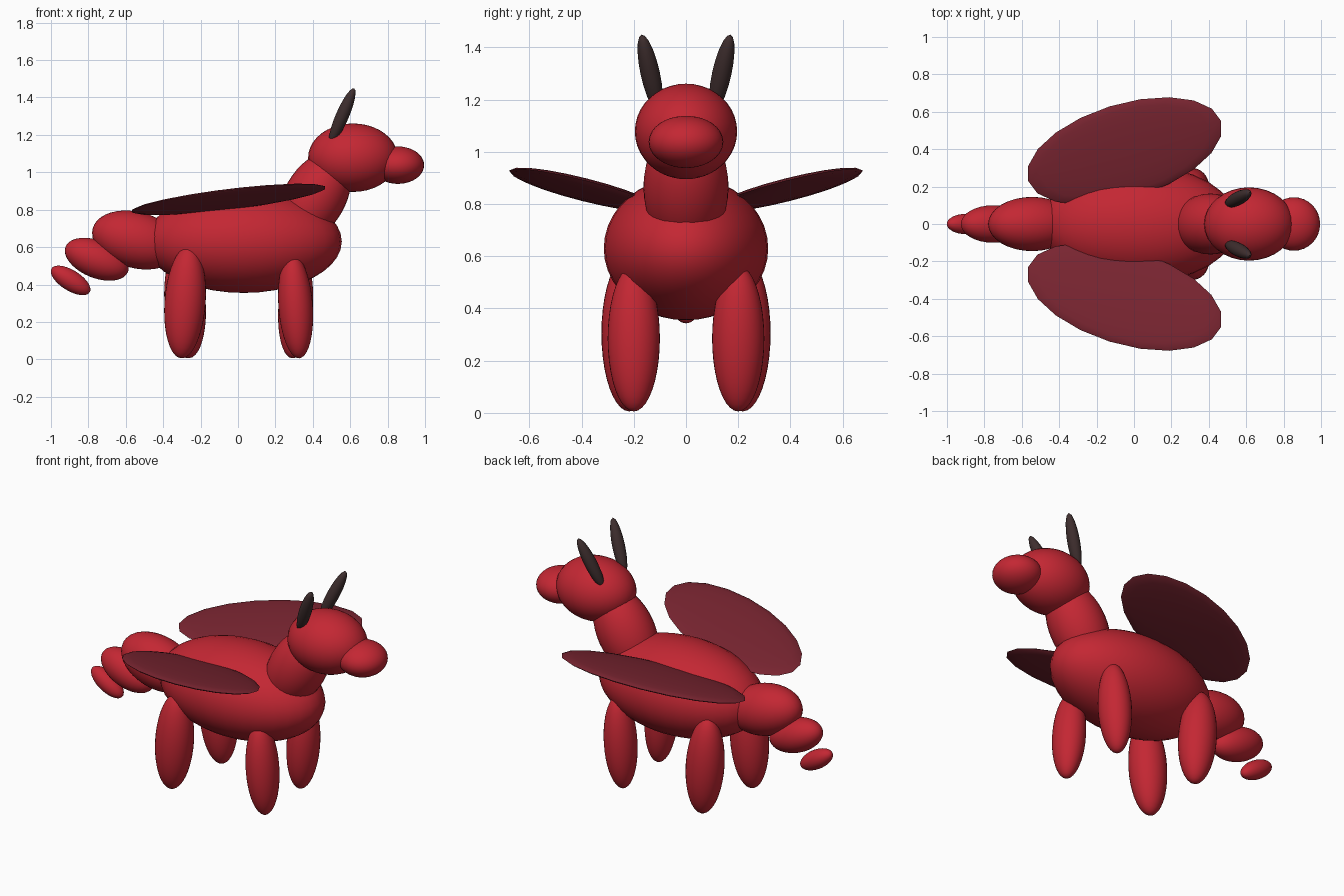
import bpy
from math import radians
from mathutils import Matrix, Vector

cube = bpy.data.objects.get("Cube")
if cube:
    bpy.data.objects.remove(cube, do_unlink=True)


def make_material(name, rgb):
    mat = bpy.data.materials.new(name)
    mat.use_nodes = True
    mat.diffuse_color = (*rgb, 1)
    mat.node_tree.nodes["Principled BSDF"].inputs["Base Color"].default_value = (*rgb, 1)
    return mat


RED = make_material("red skin", (0.55, 0.02, 0.033))
WING = make_material("dark red wing", (0.19, 0.018, 0.03))
HORN = make_material("dark brown horn", (0.05, 0.028, 0.028))


def ellipsoid(name, center, semis, mat, rotation=None, segments=32, rings=20):
    """Smooth ball scaled to the given half sizes, then rotated and placed."""
    bpy.ops.mesh.primitive_uv_sphere_add(segments=segments, ring_count=rings, radius=1)
    obj = bpy.context.object
    obj.name = name
    rotation = rotation or Matrix.Identity(3)
    obj.data.transform(rotation.to_4x4() @ Matrix.Diagonal((*semis, 1)))
    obj.location = center
    obj.data.materials.append(mat)
    bpy.ops.object.shade_smooth_by_angle(angle=radians(60))
    return obj


def pitch(degrees):
    return Matrix.Rotation(radians(degrees), 3, "Y")


def frame(long_axis, normal):
    """Rotation with local x along long_axis and local z along normal."""
    x = Vector(long_axis).normalized()
    z = Vector(normal).normalized()
    y = z.cross(x).normalized()
    return Matrix((x, y, x.cross(y))).transposed()


# Body, neck and head
ellipsoid("body", (0.03, 0, 0.63), (0.525, 0.315, 0.275), RED)
ellipsoid("neck", (0.41, 0, 0.865), (0.165, 0.163, 0.27), RED, pitch(30))
ellipsoid("head", (0.615, 0, 1.078), (0.24, 0.196, 0.183), RED)
ellipsoid("snout", (0.855, 0, 1.038), (0.14, 0.143, 0.1), RED)

# Tail made of three shrinking balls
ellipsoid("tail_base", (-0.545, 0, 0.638), (0.24, 0.145, 0.15), RED, pitch(15))
ellipsoid("tail_middle", (-0.755, 0, 0.535), (0.18, 0.1, 0.1), RED, pitch(22))
ellipsoid("tail_tip", (-0.895, 0, 0.422), (0.12, 0.055, 0.055), RED, pitch(32))

for side, label in ((1, "left"), (-1, "right")):
    # Legs lean slightly in opposite directions on the two sides
    ellipsoid(f"{label}_front_leg", (0.308, side * 0.2, 0.285), (0.092, 0.1, 0.28),
              RED, pitch(side * 4))
    ellipsoid(f"{label}_rear_leg", (-0.283, side * 0.217, 0.305), (0.11, 0.107, 0.3),
              RED, pitch(-side * 4))

    # Flat wings swept outward and tilted up toward the tip
    ellipsoid(f"{label}_wing", (-0.05, side * 0.39, 0.855), (0.545, 0.255, 0.027), WING,
              frame((0.955, side * 0.297, 0.13), (-0.077, -side * 0.19, 1)), 20, 12)

    # Horns leaning forward and outward
    axis = Vector((0.43, side * 0.22, 1))
    ellipsoid(f"{label}_horn", (0.557, side * 0.137, 1.3), (0.165, 0.037, 0.035), HORN,
              frame(axis, axis.cross(Vector((0, 1, 0)))), 20, 12)
